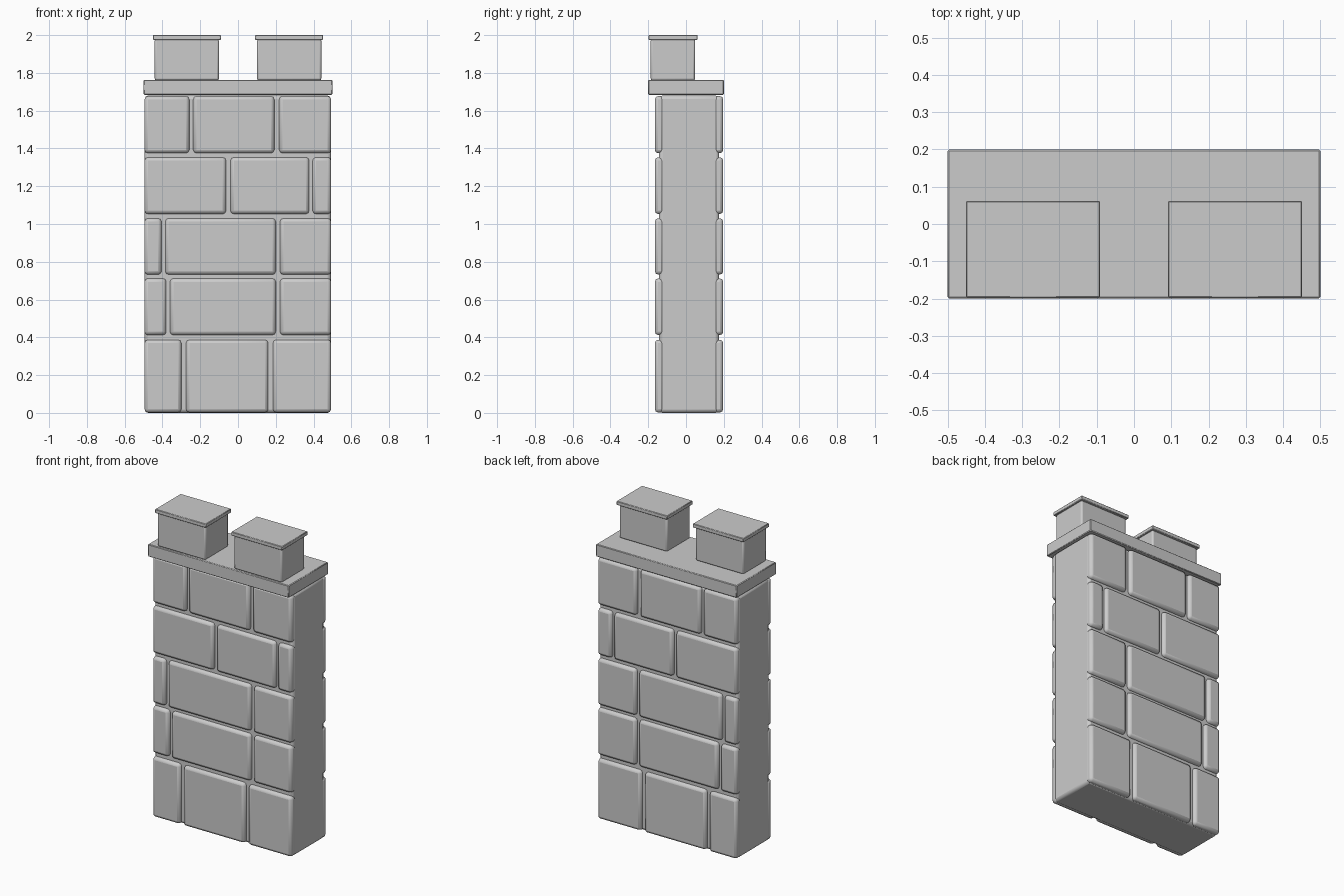
import bpy

if "Cube" in bpy.data.objects:
    bpy.data.objects.remove(bpy.data.objects["Cube"])


def box(name, x, y, z, bevel=0.0, segments=2):
    """Box from (min, max) ranges with an optional rounded bevel."""
    bpy.ops.mesh.primitive_cube_add(
        size=1, location=[(r[0] + r[1]) / 2 for r in (x, y, z)])
    ob = bpy.context.object
    ob.name = name
    ob.scale = [r[1] - r[0] for r in (x, y, z)]
    bpy.ops.object.transform_apply(location=False, rotation=False, scale=True)
    if bevel:
        mod = ob.modifiers.new("Bevel", 'BEVEL')
        mod.width = bevel
        mod.segments = segments
        bpy.ops.object.shade_smooth_by_angle()
    return ob


# Mortar core, flush with the plain sides
box("mortar_core", (-0.494, 0.492), (-0.143, 0.175), (0.0, 1.68), 0.018)

# Brick courses: height range, then the x range of each brick
courses = [
    ((0.002, 0.387), [(-0.495, -0.30), (-0.275, 0.16), (0.185, 0.493)]),
    ((0.412, 0.712), [(-0.495, -0.38), (-0.36, 0.20), (0.222, 0.493)]),
    ((0.732, 1.03), [(-0.495, -0.405), (-0.385, 0.20), (0.222, 0.493)]),
    ((1.053, 1.353), [(-0.495, -0.063), (-0.04, 0.377), (0.395, 0.493)]),
    ((1.375, 1.677), [(-0.495, -0.258), (-0.237, 0.192), (0.218, 0.493)]),
]
# The same pattern runs on the front and back faces
faces = {"front": (-0.165, -0.115), "back": (0.147, 0.197)}
for side, depth in faces.items():
    for row, (height, bricks) in enumerate(courses, 1):
        for col, width in enumerate(bricks, 1):
            box(f"{side}_brick_{row}_{col}", width, depth, height, 0.018)

# Cap slab
box("cap_slab", (-0.5, 0.5), (-0.2, 0.2), (1.684, 1.763), 0.004, 1)

# Two flues with thin lids, set towards the front
for side, cx in (("left", -0.271), ("right", 0.271)):
    box(f"{side}_flue", (cx - 0.17, cx + 0.17), (-0.187, 0.048),
        (1.76, 1.98), 0.01)
    box(f"{side}_flue_lid", (cx - 0.18, cx + 0.18), (-0.198, 0.062),
        (1.975, 2.0), 0.003, 1)
